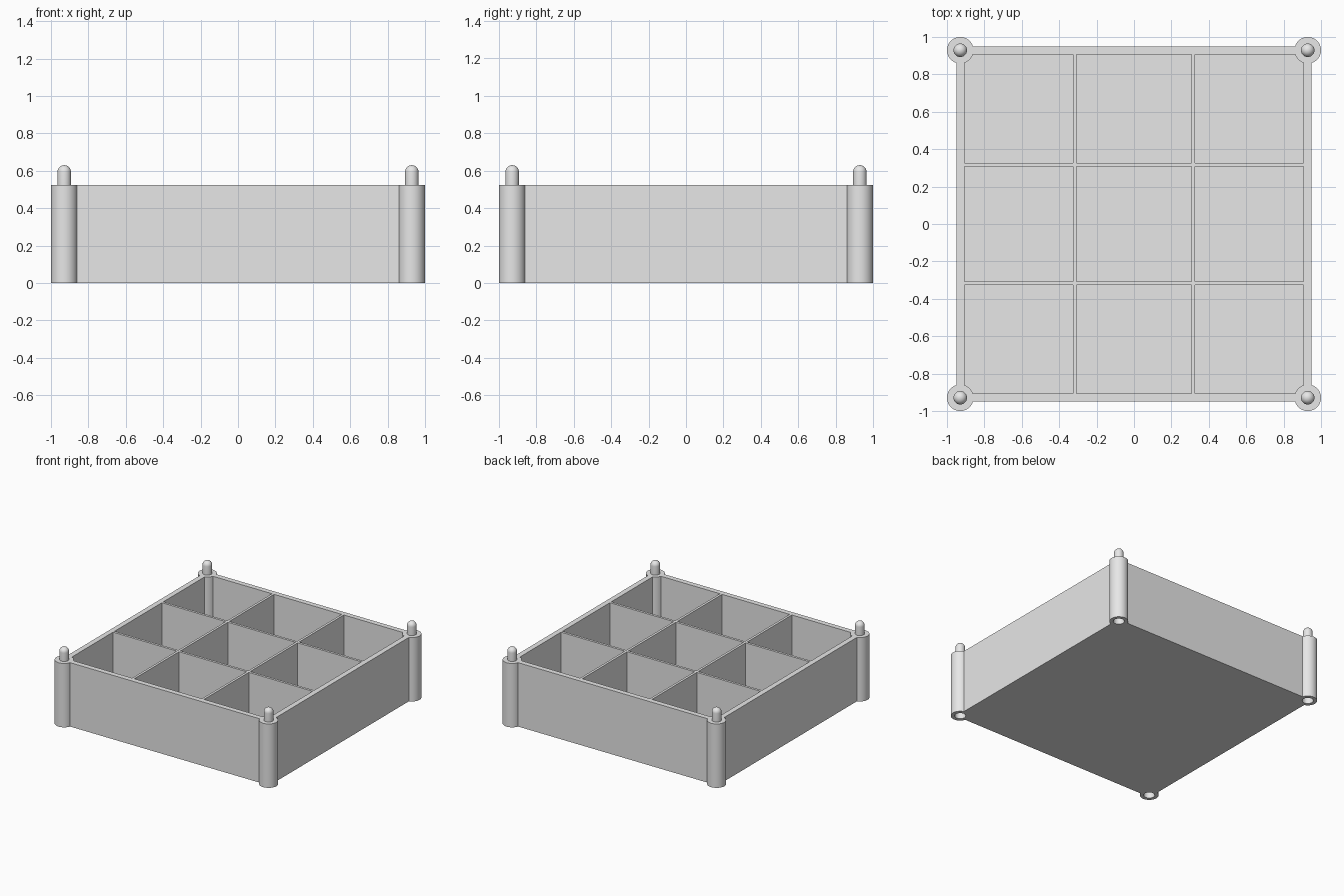
import bpy, bmesh, math
from mathutils import Matrix

default = bpy.data.objects.get("Cube")
if default:
    bpy.data.objects.remove(default, do_unlink=True)

OUTER, INNER, HEIGHT, FLOOR = 0.95, 0.907, 0.525, 0.045
DIV_IN, DIV_OUT = 0.307, 0.327
POST_POS, POST_R, PIN_R, PIN_TOP = 0.929, 0.071, 0.036, 0.63
SOCKET_R, SOCKET_DEPTH = 0.042, 0.12
CORNERS = [(sx * POST_POS, sy * POST_POS) for sx in (-1, 1) for sy in (-1, 1)]

grey = bpy.data.materials.new("light grey plastic")
grey.use_nodes = True
grey.diffuse_color = (0.8, 0.8, 0.8, 1)
grey.node_tree.nodes["Principled BSDF"].inputs["Base Color"].default_value = (0.8, 0.8, 0.8, 1)


def make_object(name, bm):
    bmesh.ops.recalc_face_normals(bm, faces=bm.faces)
    mesh = bpy.data.meshes.new(name)
    bm.to_mesh(mesh)
    bm.free()
    mesh.materials.append(grey)
    obj = bpy.data.objects.new(name, mesh)
    bpy.context.collection.objects.link(obj)
    return obj


def add_box(bm, x0, x1, y0, y1, z0, z1):
    centre = ((x0 + x1) / 2, (y0 + y1) / 2, (z0 + z1) / 2)
    size = Matrix.Diagonal((x1 - x0, y1 - y0, z1 - z0, 1))
    bmesh.ops.create_cube(bm, size=1, matrix=Matrix.Translation(centre) @ size)


def add_lathe(bm, profile, x, y, steps=40):
    """Closed solid of revolution about a vertical axis at x, y."""
    verts = [bm.verts.new((x + r, y, z)) for r, z in profile]
    edges = [bm.edges.new(pair) for pair in zip(verts, verts[1:])]
    result = bmesh.ops.spin(bm, geom=verts + edges, cent=(x, y, 0), axis=(0, 0, 1),
                            angle=2 * math.pi, steps=steps)
    bmesh.ops.remove_doubles(bm, verts=bm.verts, dist=0.0002)


def apply_boolean(target, helper, operation):
    mod = target.modifiers.new(operation, 'BOOLEAN')
    mod.operation = operation
    mod.solver = 'EXACT'
    mod.object = helper
    bpy.context.view_layer.objects.active = target
    bpy.ops.object.modifier_apply(modifier=mod.name)
    bpy.data.objects.remove(helper, do_unlink=True)


# Tray block
bm = bmesh.new()
add_box(bm, -OUTER, OUTER, -OUTER, OUTER, 0, HEIGHT)
tray = make_object("compartment_tray", bm)

# Nine pockets, leaving thin dividers between them
spans = [(-INNER, -DIV_OUT), (-DIV_IN, DIV_IN), (DIV_OUT, INNER)]
bm = bmesh.new()
for x0, x1 in spans:
    for y0, y1 in spans:
        add_box(bm, x0, x1, y0, y1, FLOOR, HEIGHT + 0.1)
apply_boolean(tray, make_object("pocket_cutter", bm), 'DIFFERENCE')

# Corner posts with round-topped stacking pins
dome = [(PIN_R * math.cos(a), PIN_TOP - PIN_R + PIN_R * math.sin(a))
        for a in (math.pi / 2 * i / 8 for i in range(8))]
post = [(0, 0), (POST_R, 0), (POST_R, HEIGHT), (PIN_R, HEIGHT)] + dome + [(0, PIN_TOP)]
bm = bmesh.new()
for x, y in CORNERS:
    add_lathe(bm, post, x, y)
apply_boolean(tray, make_object("corner_posts", bm), 'UNION')

# Sockets under the posts that receive the pins of another tray
socket = [(0, -0.05), (SOCKET_R, -0.05), (SOCKET_R, SOCKET_DEPTH), (0, SOCKET_DEPTH)]
bm = bmesh.new()
for x, y in CORNERS:
    add_lathe(bm, socket, x, y)
apply_boolean(tray, make_object("socket_cutter", bm), 'DIFFERENCE')

# Smooth round surfaces, crisp corners
bpy.ops.object.select_all(action='DESELECT')
tray.select_set(True)
bpy.context.view_layer.objects.active = tray
bpy.ops.object.shade_smooth_by_angle(angle=math.radians(30))
